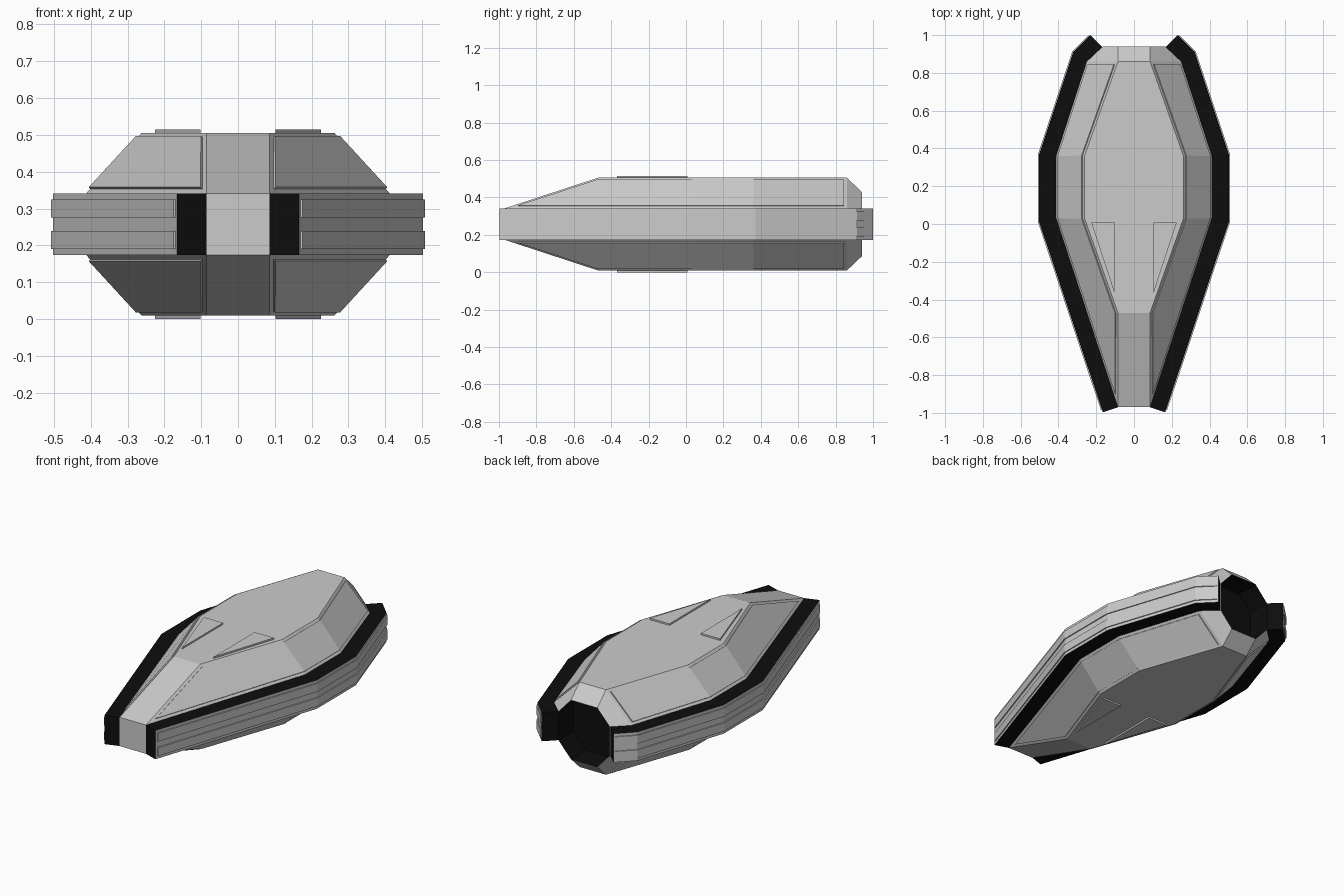
import bpy, bmesh

if "Cube" in bpy.data.objects:
    bpy.data.objects.remove(bpy.data.objects["Cube"])

MID = 0.2575            # height of the symmetry plane
EDGE, TOP = 0.084, 0.248  # half heights of the side band and of the hull

black = bpy.data.materials.new("black")
black.diffuse_color = (0.004, 0.004, 0.004, 1)
black.use_nodes = True
black.node_tree.nodes["Principled BSDF"].inputs["Base Color"].default_value = black.diffuse_color
grey = bpy.data.materials.new("grey")
grey.diffuse_color = (0.8, 0.8, 0.8, 1)
grey.use_nodes = True
grey.node_tree.nodes["Principled BSDF"].inputs["Base Color"].default_value = grey.diffuse_color


def finish(bm, name, mats=()):
    """Turn a quarter mesh into an object mirrored left/right and up/down."""
    me = bpy.data.meshes.new(name)
    bm.to_mesh(me)
    bm.free()
    for m in mats:
        me.materials.append(m)
    ob = bpy.data.objects.new(name, me)
    ob.location.z = MID
    bpy.context.collection.objects.link(ob)
    mod = ob.modifiers.new("mirror", 'MIRROR')
    mod.use_axis = (True, False, True)
    mod.merge_threshold = 0.0005
    return ob


def prism(bm, outline, z0, z1, cap_bottom=True):
    """Extrude a counter-clockwise outline; returns top face and wall faces."""
    lo = [bm.verts.new((x, y, z0)) for x, y in outline]
    hi = [bm.verts.new((x, y, z1)) for x, y in outline]
    top = bm.faces.new(hi)
    if cap_bottom:
        bm.faces.new(lo[::-1])
    n = len(lo)
    walls = [bm.faces.new((lo[i], lo[(i + 1) % n], hi[(i + 1) % n], hi[i]))
             for i in range(n)]
    return top, walls


# Hull: rows from the deck edge down to the symmetry plane, front to back
bm = bmesh.new()
deck = [(0.085, -0.47), (0.262, 0.03), (0.262, 0.36), (0.085, 0.86)]
waist = [(0.085, -0.97), (0.412, 0.03), (0.412, 0.36), (0.25, 0.86)]


def row(points, z):
    return [bm.verts.new((x, y, z)) for x, y in points]


def quads(a, b):
    return [bm.faces.new((b[i], b[i + 1], a[i + 1], a[i])) for i in range(len(a) - 1)]


d, w, m = row(deck, TOP), row(waist, EDGE), row(waist, 0)
panel = quads(d, w)
quads(w, m)
cd0, cd1 = row([(0, -0.47), (0, 0.86)], TOP)
cw, cm = row([(0, -0.97)], EDGE)[0], row([(0, -0.97)], 0)[0]
bm.faces.new([cd0] + d + [cd1])          # flat deck
bm.faces.new((cw, w[0], d[0], cd0))      # nose slope
bm.faces.new((cm, m[0], w[0], cw))       # nose front

# Tapered rear rim and dark recess
rim = [(0.165, 0), (0.165, EDGE), (0.085, 0.172), (0, 0.172)]
r0 = [m[3], w[3], d[3], cd1]
r1 = [bm.verts.new((x, 0.94, z)) for x, z in rim]
r2 = [bm.verts.new((x, 0.80, z)) for x, z in rim]
quads(r1, r0)
for f in quads(r2, r1) + [bm.faces.new(r2 + [bm.verts.new((0, 0.80, 0))])]:
    f.material_index = 1

bmesh.ops.recalc_face_normals(bm, faces=bm.faces)
bm.normal_update()
if panel[0].normal.z < 0:
    bmesh.ops.reverse_faces(bm, faces=bm.faces)
# Raised plating on the slanted sides
bmesh.ops.inset_region(bm, faces=panel, thickness=0.016, use_even_offset=True)
bmesh.ops.inset_region(bm, faces=panel, thickness=0.0005, depth=0.006, use_even_offset=True)
finish(bm, "hull", (grey, black))

# Side band: black with grey outer walls
outer = [(0.165, -0.997), (0.502, 0.01), (0.502, 0.37), (0.322, 0.91), (0.232, 1.0)]
inner = [(0.165, 0.935), (0.25, 0.855), (0.41, 0.36), (0.41, 0.03), (0.085, -0.97)]
bm = bmesh.new()
top, walls = prism(bm, outer + inner, 0, EDGE, cap_bottom=False)
for f in walls[:4]:
    f.material_index = 1
finish(bm, "side_band", (black, grey))

# Raised rails running along the band
rail_out = [(0.175, -0.986), (0.508, 0.009), (0.508, 0.371), (0.327, 0.914), (0.241, 0.998)]
rail_in = [(x - 0.02, y) for x, y in rail_out[::-1]]
rail_in[0], rail_in[-1] = (0.23, 0.987), (0.161, -0.981)
bm = bmesh.new()
prism(bm, rail_out + rail_in, 0.018, 0.067)
finish(bm, "band_rails")

# Triangular plates on the deck and belly
bm = bmesh.new()
prism(bm, [(0.102, -0.37), (0.226, 0.008), (0.102, 0.008)], TOP - 0.005, MID)
finish(bm, "deck_plates")
